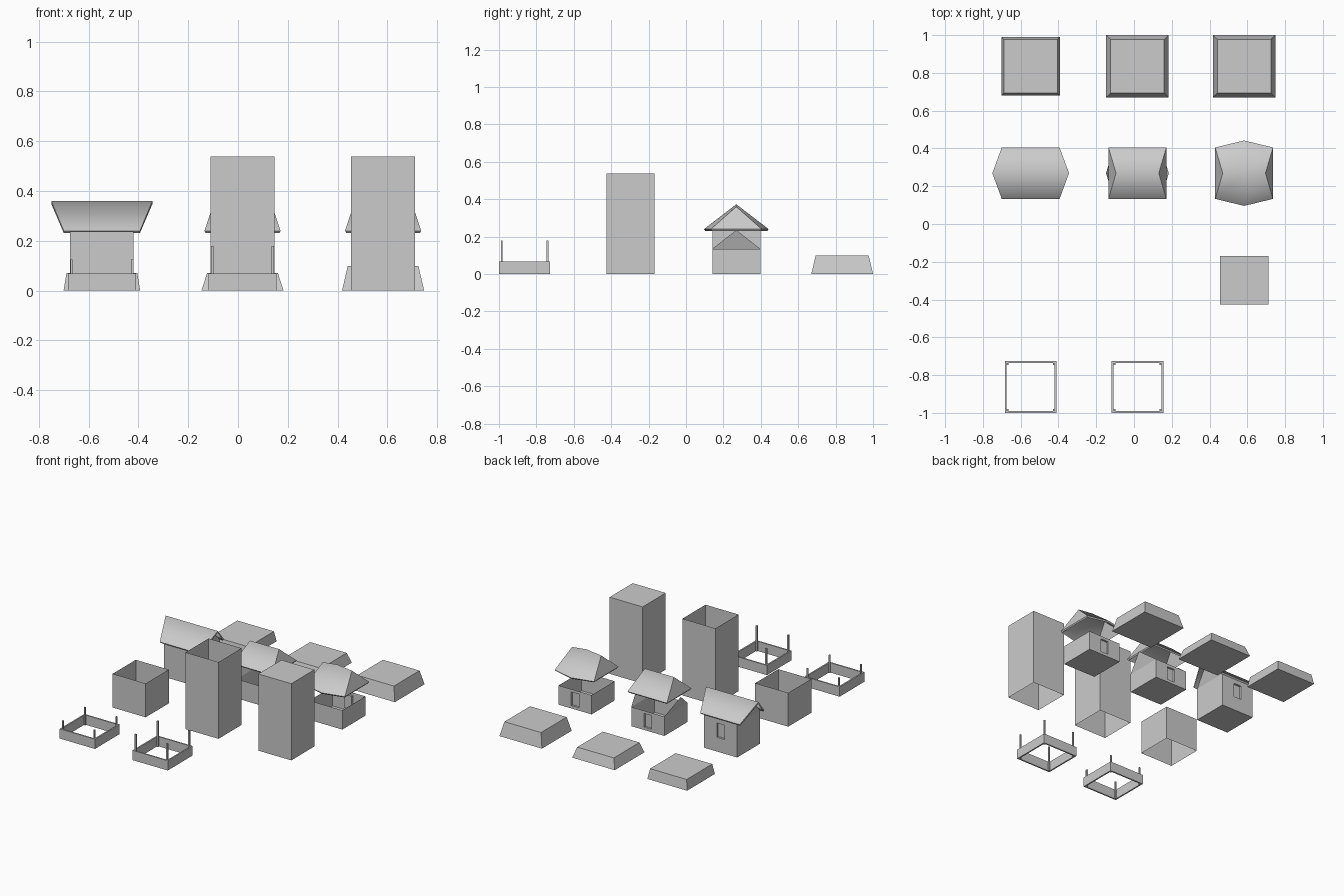
import bpy, bmesh

if "Cube" in bpy.data.objects:
    bpy.data.objects.remove(bpy.data.objects["Cube"])

COLS = (-0.547, 0.018, 0.583)
ROWS = (0.835, 0.269, -0.297, -0.863)


def build(name, verts, faces, loc):
    me = bpy.data.meshes.new(name)
    me.from_pydata(verts, [], faces)
    bm = bmesh.new()
    bm.from_mesh(me)
    bmesh.ops.remove_doubles(bm, verts=bm.verts, dist=1e-5)
    bmesh.ops.recalc_face_normals(bm, faces=bm.faces)
    bm.to_mesh(me)
    bm.free()
    ob = bpy.data.objects.new(name, me)
    ob.location = (loc[0], loc[1], 0)
    bpy.context.collection.objects.link(ob)
    return ob


def square(r, z):
    return [(-r, -r, z), (r, -r, z), (r, r, z), (-r, r, z)]


def sides(a, b):
    return [(a + i, a + (i + 1) % 4, b + (i + 1) % 4, b + i) for i in range(4)]


# Flat-topped roofs: tapered blocks
for i, (r, h) in enumerate([(0.154, 0.071), (0.165, 0.071), (0.165, 0.098)]):
    build(f"flat_roof_{i+1}", square(r, 0) + square(0.142, h),
          sides(0, 4) + [(3, 2, 1, 0), (4, 5, 6, 7)], (COLS[i], ROWS[0]))


# House walls: open top, closed floor, recessed window at the back
def house(name, h, w0, w1, gable, loc):
    r, w, d = 0.128, 0.03, 0.014
    v = square(r, 0) + square(r, h)
    for y in (r, r - d):
        v += [(-w, y, w0), (w, y, w0), (w, y, w1), (-w, y, w1)]
    f = [(3, 2, 1, 0), (0, 1, 5, 4), (1, 2, 6, 5), (3, 0, 4, 7)]
    f += [(3, 2, 9, 8), (2, 6, 10, 9), (6, 7, 11, 10), (7, 3, 8, 11)]
    f += sides(8, 12) + [(12, 13, 14, 15)]
    if gable:  # outward leaning gable triangles
        v += [(-0.166, 0, h + 0.1), (0.166, 0, h + 0.1)]
        f += [(7, 4, 16), (5, 6, 17)]
    build(name, v, f, loc)


house("house_walls_tall", 0.235, 0.10, 0.20, True, (COLS[0], ROWS[1]))
house("house_walls_gabled", 0.135, 0.02, 0.115, True, (COLS[1], ROWS[1]))
house("house_walls_low", 0.135, 0.02, 0.115, False, (COLS[2], ROWS[1]))


# Pitched roofs: hollow shells, soft along the ridge
def roof(name, ridge, bulge, hip, loc):
    z0, z1, ex, ey = 0.24, 0.36, 0.153, 0.136
    v = []
    for x, rx, y, zr in ((-ex, -ridge, ey, z1), (0, 0, ey + bulge, z1 + bulge * 0.35),
                         (ex, ridge, ey, z1)):
        v += [(x, -y, z0), (rx, 0, zr), (x, y, z0)]
    f = [(0, 3, 4, 1), (1, 4, 5, 2), (3, 6, 7, 4), (4, 7, 8, 5)]
    if hip:
        f += [(2, 0, 1), (6, 8, 7)]
    ob = build(name, v, f, loc)
    # make sure the outside faces up before thickening inward
    if sum(p.normal.z for p in ob.data.polygons) < 0:
        ob.data.flip_normals()
    m = ob.modifiers.new("thickness", 'SOLIDIFY')
    m.thickness, m.offset = 0.012, -1
    bpy.context.view_layer.objects.active = ob
    bpy.ops.object.modifier_apply(modifier=m.name)
    for p in ob.data.polygons:
        p.use_smooth = True
    for e in ob.data.edges:
        a, b = (ob.data.vertices[i].co for i in e.vertices)
        on_ridge = abs(a.y) < 1e-4 and abs(b.y) < 1e-4
        on_seam = abs(a.x) < 1e-4 and abs(b.x) < 1e-4
        e.use_edge_sharp = not (on_ridge or on_seam)


roof("overhang_roof", 0.203, 0, False, (COLS[0], ROWS[1]))
roof("hip_roof", 0.113, 0, True, (COLS[1], ROWS[1]))
roof("bulged_hip_roof", 0.113, 0.037, True, (COLS[2], ROWS[1]))

# Wall sections: bare shells, only the last one capped
for i, (h, cap) in enumerate([(0.237, False), (0.538, False), (0.538, True)]):
    build(f"wall_block_{i+1}", square(0.128, 0) + square(0.128, h),
          sides(0, 4) + ([(4, 5, 6, 7)] if cap else []), (COLS[i], ROWS[2]))

# Balcony parapets with corner posts
for i, top in enumerate((0.125, 0.18)):
    loc = (COLS[i], ROWS[3])
    o, n, h = 0.137, 0.127, 0.068
    build(f"parapet_{i+1}", square(o, 0) + square(o, h) + square(n, h) + square(n, 0),
          sides(0, 4) + sides(4, 8) + sides(8, 12) + sides(12, 0), loc)
    for sx in (-1, 1):
        for sy in (-1, 1):
            build(f"parapet_post_{i+1}", square(0.005, 0) + square(0.005, top),
                  sides(0, 4) + [(3, 2, 1, 0), (4, 5, 6, 7)],
                  (loc[0] + sx * 0.122, loc[1] + sy * 0.122))
